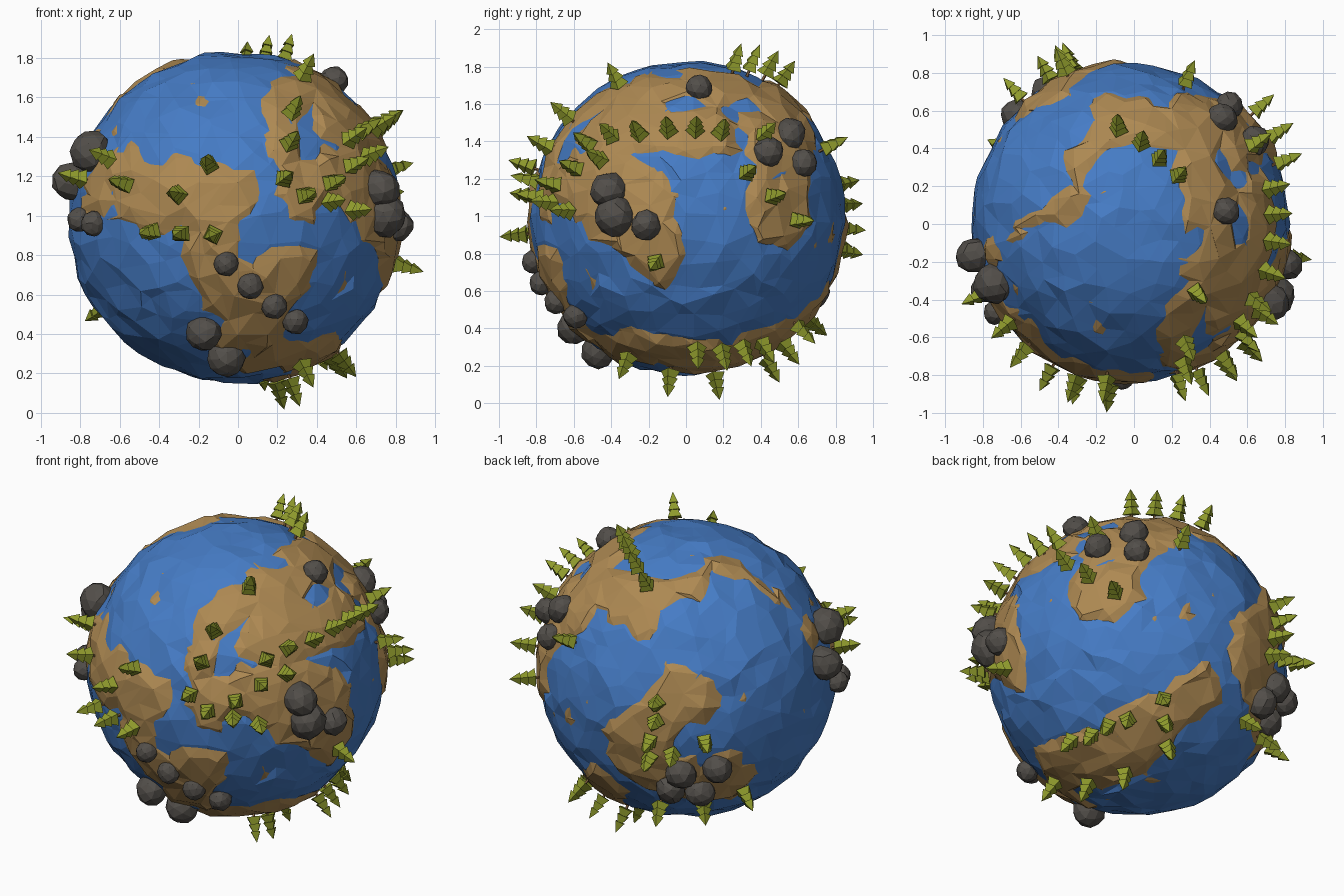
import bpy, bmesh, math, random
from mathutils import Vector, Matrix, noise

if "Cube" in bpy.data.objects:
    bpy.data.objects.remove(bpy.data.objects["Cube"])

random.seed(4)
C = Vector((-0.02, 0.01, 0.99))   # planet centre


def camera(azimuth, elevation):
    """Right, up and toward-viewer axes; azimuth 0 is the front."""
    turn = Matrix.Rotation(math.radians(azimuth), 3, 'Z') @ Matrix.Rotation(math.radians(-elevation), 3, 'X')
    return [turn @ Vector(v) for v in ((1, 0, 0), (0, 0, 1), (0, -1, 0))]


AXES = {'front': camera(0, 0), 'right': camera(90, 0), 'top': camera(0, 90),
        'back_left': camera(215, 20), 'back_right': camera(145, -20)}


def direction(view, a, b, radius):
    """Unit direction from the planet centre for a point seen in a view."""
    r, u, d = AXES[view]
    if not view.startswith('back'):       # grid views count from the origin
        a, b = a - C.dot(r), b - C.dot(u)
    depth = math.sqrt(max(0.0, radius ** 2 - a * a - b * b))
    return (r * a + u * b + d * depth).normalized()


def arc(view, a, b, c, d, count, radius):
    """Evenly spaced directions on the arc from (a, b) to (c, d)."""
    p, q = direction(view, a, b, radius), direction(view, c, d, radius)
    return [p.lerp(q, i / (count - 1)).normalized() for i in range(count)]


def jitter(amount):
    return Vector([random.uniform(-amount, amount) for _ in range(3)])


def material(name, rgb):
    m = bpy.data.materials.new(name)
    m.diffuse_color = (*rgb, 1)
    m.use_nodes = True
    m.node_tree.nodes["Principled BSDF"].inputs["Base Color"].default_value = m.diffuse_color
    return m


def finish(bm, name, rgb):
    me = bpy.data.meshes.new(name)
    bm.to_mesh(me)
    bm.free()
    me.materials.append(material(name + "_colour", rgb))
    ob = bpy.data.objects.new(name, me)
    bpy.context.collection.objects.link(ob)
    return ob


# Water ball
bm = bmesh.new()
bmesh.ops.create_icosphere(bm, subdivisions=4, radius=1)
for v in bm.verts:
    v.co = C + (v.co + jitter(.045)).normalized() * random.uniform(.827, .853)
finish(bm, "water", (.06, .2, .56))

# Land strips: arc ends in a view, half width
LAND = {
    'front': [(-.7, 1.13, -.08, 1.1, .18), (-.15, .9, .03, .5, .14), (.02, .35, .22, .72, .15),
              (.22, 1.35, .24, 1.65, .1), (.32, 1.12, .52, 1.2, .13), (.1, .25, .35, .3, .1)],
    'right': [(-.42, 1.1, -.25, 1, .23), (-.2, .95, -.15, .75, .13), (-.5, 1.42, .15, 1.45, .14),
              (-.3, 1.62, .4, 1.65, .15), (.52, 1.4, .5, 1.05, .21)],
    'top': [(.3, -.4, .3, .6, .14), (.2, .5, -.1, .6, .14), (-.75, -.15, -.3, .16, .06)],
    'back_left': [(0, -.07, -.3, -.35, .16), (-.23, -.5, .2, -.58, .2), (0, .54, -.35, .43, .11)],
    'back_right': [(-.43, -.65, 0, -.5, .2), (0, -.52, .3, -.25, .15)],
}
patches = [(d, s[4]) for view, strips in LAND.items() for s in strips
           for d in arc(view, *s[:4], 6, .84)]

# Land shell: faceted hills above the water inside the strips, gently dipping under it elsewhere
bm = bmesh.new()
bmesh.ops.create_icosphere(bm, subdivisions=5, radius=1)
for v in bm.verts:
    n = (v.co + jitter(.018)).normalized()
    shore = max(r - (n - d).length * .84 for d, r in patches) + .06 * noise.noise(n * 6)
    height = max(-.022, min(.014, shore * .5))
    v.co = C + n * (.842 + height + .022 * noise.noise(n * 8))
land = finish(bm, "land", (.42, .25, .085))
land.modifiers.new("large_facets", 'DECIMATE').ratio = .3

# Rock rows: arc ends in a view, count, size
ROCKS = {
    'front': [(-.06, .75, .3, .45, 4, .068), (-.18, .39, -.06, .26, 2, .095),
              (-.86, 1.18, -.76, 1.33, 2, .105), (-.82, .98, -.75, .96, 2, .065)],
    'right': [(-.42, 1.14, -.39, 1, 2, .105), (-.38, .98, -.22, .95, 2, .085),
              (.45, 1.35, .57, 1.45, 2, .085), (.07, 1.7, .64, 1.29, 2, .075)],
    'back_left': [(-.04, -.55, .17, -.52, 2, .09), (-.1, -.65, .07, -.67, 2, .09)],
}
bm = bmesh.new()
for view, rows in ROCKS.items():
    for *ends, count, size in rows:
        for d in arc(view, *ends, count, .88):
            s = [size * random.uniform(.88, 1.08) for _ in range(3)]
            m = Matrix.LocRotScale(C + d * .86, jitter(1).to_track_quat('Z', 'Y'), Vector(s))
            for v in bmesh.ops.create_icosphere(bm, subdivisions=2, radius=1, matrix=m)['verts']:
                v.co += jitter(.05 * size)
finish(bm, "rocks", (.085, .077, .068))

# Tree rows: arc ends in a view, count
TREES = {
    'front': [(-.83, 1.19, -.31, 1.11, 3), (-.69, 1.31, -.16, 1.27, 2), (-.46, .92, -.12, .9, 3),
              (.28, 1.56, .25, 1.2, 3), (.355, 1.1, .62, 1.02, 3), (.49, 1.19, .69, 1.32, 3)],
    'right': [(-.55, 1.41, .2, 1.47, 6), (.34, 1.24, .63, .97, 3), (-.16, .75, -.37, 1.75, 2)],
    'top': [(.26, .26, -.08, .53, 4), (.66, .45, .29, .79, 2)],
    'back_left': [(-.17, -.13, -.24, -.47, 4), (-.1, -.45, .12, -.37, 2), (-.16, -.78, .33, -.69, 3)],
    'back_right': [(-.43, -.57, -.11, -.46, 4), (-.49, -.76, -.1, -.74, 3), (.15, -.6, .1, -.34, 3)],
}
leaves, trunks = bmesh.new(), bmesh.new()


def cone(bm, place, r1, r2, start, length, sides):
    bmesh.ops.create_cone(bm, cap_ends=True, segments=sides, radius1=r1, radius2=r2, depth=length,
                          matrix=place @ Matrix.Translation((0, 0, start + length / 2)))


for view, rows in TREES.items():
    for *ends, count in rows:
        for d in arc(view, *ends, count, .93):
            d = (d + jitter(.015)).normalized()
            turn = d.to_track_quat('Z', 'Y').to_matrix().to_4x4()
            place = Matrix.Translation(C) @ turn @ Matrix.Rotation(random.uniform(0, 6), 4, 'Z')
            for i in range(3):            # three stacked pyramids
                cone(leaves, place, .054 - .009 * i, .011 * (2 - i), .872 + .042 * i, .054 + .005 * i, 4)
            cone(trunks, place, .009, .008, .82, .06, 5)
finish(leaves, "tree_foliage", (.27, .32, .025))
finish(trunks, "tree_trunks", (.22, .12, .05))
